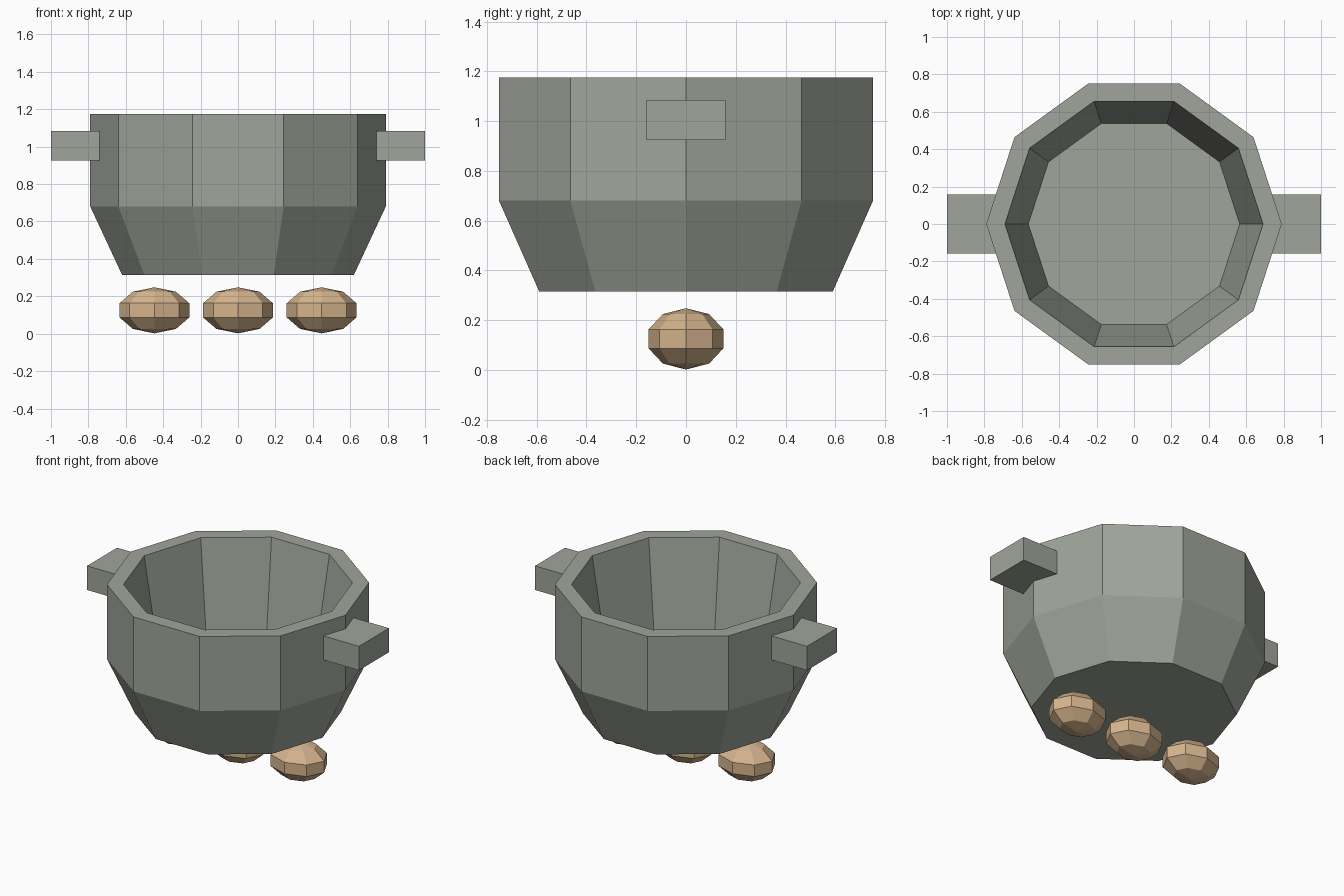
import bpy, bmesh
from math import cos, sin, tau
from mathutils import Matrix, Vector

default = bpy.data.objects.get("Cube")
if default:
    bpy.data.objects.remove(default, do_unlink=True)


def make_material(name, rgb):
    mat = bpy.data.materials.new(name)
    mat.use_nodes = True
    colour = (*rgb, 1.0)
    mat.diffuse_color = colour
    bsdf = next(n for n in mat.node_tree.nodes if n.type == 'BSDF_PRINCIPLED')
    bsdf.inputs["Base Color"].default_value = colour
    return mat


def add_object(name, bm, mat):
    bmesh.ops.recalc_face_normals(bm, faces=bm.faces)
    mesh = bpy.data.meshes.new(name)
    bm.to_mesh(mesh)
    bm.free()
    mesh.materials.append(mat)
    obj = bpy.data.objects.new(name, mesh)
    bpy.context.collection.objects.link(obj)
    return obj


def lathe(profile, sides):
    """Turn (radius, height) points about z and cap both ends."""
    bm = bmesh.new()
    rings = [[bm.verts.new((r * cos(tau * i / sides), r * sin(tau * i / sides), z))
              for i in range(sides)] for r, z in profile]
    for low, high in zip(rings, rings[1:]):
        for i in range(sides):
            j = (i + 1) % sides
            bm.faces.new((low[i], low[j], high[j], high[i]))
    bm.faces.new(rings[0][::-1])
    bm.faces.new(rings[-1])
    return bm


iron = make_material("grey iron", (0.35, 0.375, 0.325))
tan = make_material("tan", (0.66, 0.455, 0.265))

# Pot: outer base, shoulder, rim, inner rim, inner floor
add_object("pot", lathe([(0.62, 0.315), (0.79, 0.68), (0.79, 1.175),
                         (0.69, 1.175), (0.565, 0.42)], 10), iron)

# Block handles on both sides
for side, name in ((1, "left_handle"), (-1, "right_handle")):
    bm = bmesh.new()
    place = Matrix.LocRotScale(Vector((side * 0.87, 0, 1.005)), None,
                               Vector((0.26, 0.316, 0.16)))
    bmesh.ops.create_cube(bm, size=1, matrix=place)
    add_object(name, bm, iron)

# Row of faceted lumps under the pot
for x, name in ((-0.447, "right_lump"), (0, "middle_lump"), (0.447, "left_lump")):
    bm = bmesh.new()
    place = Matrix.LocRotScale(Vector((x, 0, 0.125)), None,
                               Vector((0.196, 0.158, 0.123)))
    bmesh.ops.create_uvsphere(bm, u_segments=8, v_segments=5, radius=1, matrix=place)
    add_object(name, bm, tan)
